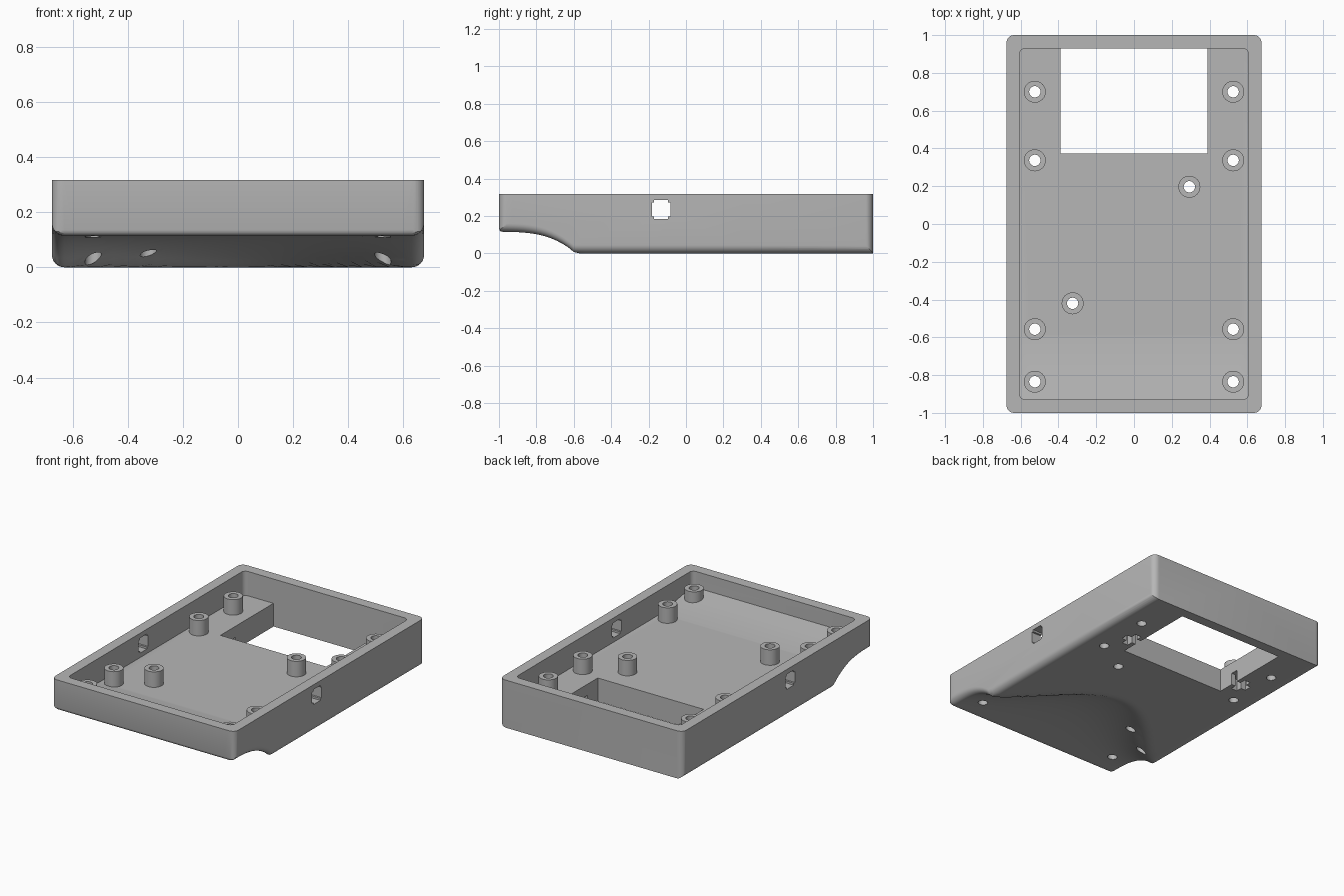
import bpy, bmesh, math

if "Cube" in bpy.data.objects:
    bpy.data.objects.remove(bpy.data.objects["Cube"])

W, L, H = 0.675, 1.0, 0.317       # half width, half length, height
FLOOR, LIP = 0.155, 0.21          # inner floor height at back and at front wall
POST_TOP = 0.258

grey = bpy.data.materials.new("matte grey")
grey.diffuse_color = (0.47, 0.47, 0.47, 1)
grey.use_nodes = True
grey.node_tree.nodes["Principled BSDF"].inputs["Base Color"].default_value = grey.diffuse_color


def make(name, bm):
    bmesh.ops.recalc_face_normals(bm, faces=bm.faces)
    me = bpy.data.meshes.new(name)
    bm.to_mesh(me)
    bm.free()
    ob = bpy.data.objects.new(name, me)
    bpy.context.collection.objects.link(ob)
    me.materials.append(grey)
    return ob


def prism(name, pts, low, high, axis="z"):
    """Extrude a 2D outline along z or along x."""
    bm = bmesh.new()
    to3 = (lambda p, h: (p[0], p[1], h)) if axis == "z" else (lambda p, h: (h, p[0], p[1]))
    a = [bm.verts.new(to3(p, low)) for p in pts]
    b = [bm.verts.new(to3(p, high)) for p in pts]
    bm.faces.new(a)
    bm.faces.new(b)
    for i in range(len(pts)):
        j = (i + 1) % len(pts)
        bm.faces.new((a[i], a[j], b[j], b[i]))
    return make(name, bm)


def rounded(w, l, r, n=6):
    pts = []
    for k, (sx, sy) in enumerate([(1, 1), (-1, 1), (-1, -1), (1, -1)]):
        for i in range(n + 1):
            t = math.pi / 2 * (k + i / n)
            pts.append((sx * (w - r) + r * math.cos(t), sy * (l - r) + r * math.sin(t)))
    return pts


def rect(x0, x1, y0, y1):
    return [(x0, y0), (x1, y0), (x1, y1), (x0, y1)]


def circle(x, y, r, n=32):
    return [(x + r * math.cos(2 * math.pi * i / n), y + r * math.sin(2 * math.pi * i / n))
            for i in range(n)]


def cut(ob, tool, op="DIFFERENCE"):
    m = ob.modifiers.new("cut", "BOOLEAN")
    m.operation, m.solver, m.object = op, "EXACT", tool
    bpy.context.view_layer.objects.active = ob
    bpy.ops.object.modifier_apply(modifier=m.name)
    bpy.data.objects.remove(tool)


def fillet(d, r):
    """Rise of a rounded edge at distance d from the side."""
    d = max(d, 0)
    return 0 if d >= r else r - math.sqrt(r * r - (r - d) ** 2)


def underside(x, y):
    """Bottom surface with the bell shaped scoop at the front."""
    edge = -0.6 + 0.5 * max(0, math.cos(math.pi * min(abs(x), W) / (2 * W))) ** 1.5
    t = min(1, max(0, (edge - y) / (edge + 1)))
    ease = min(1, t / 0.08)
    z = 0.115 * (1 - (1 - t) ** 3) * (0.5 + 0.5 * ease)
    return z + fillet(W - abs(x), 0.045) + fillet(y + L, 0.02)


# tray body: sculpted underside raised to a flat rim
xs = [-W - 0.01] + [-W + 0.045 * (1 - math.cos(i * math.pi / 12)) for i in range(7)]
xs += [-0.6 + 0.05 * i for i in range(25)] + [-x for x in reversed(xs)]
ys = [-1.01, -1, -0.997, -0.99, -0.98] + [-0.96 + 0.03 * i for i in range(31)] + [0.3, 1.01]
bm = bmesh.new()
low = [[bm.verts.new((x, y, underside(x, y))) for x in xs] for y in ys]
top = [[bm.verts.new((x, y, H)) for x in xs] for y in ys]
nx, ny = len(xs), len(ys)
for g in (low, top):
    for j in range(ny - 1):
        for i in range(nx - 1):
            bm.faces.new((g[j][i], g[j][i + 1], g[j + 1][i + 1], g[j + 1][i]))
for i in range(nx - 1):
    for j in (0, ny - 1):
        bm.faces.new((low[j][i], low[j][i + 1], top[j][i + 1], top[j][i]))
for j in range(ny - 1):
    for i in (0, nx - 1):
        bm.faces.new((low[j][i], low[j + 1][i], top[j + 1][i], top[j][i]))
tray = make("tray", bm)
cut(tray, prism("outline", rounded(W, L, 0.04), -0.1, H), "INTERSECT")

# cavity with a floor that ramps up toward the front
cavity = prism("cavity", rounded(0.605, 0.93, 0.03), FLOOR, 0.5)
bm = bmesh.new()
bm.from_mesh(cavity.data)
bmesh.ops.bisect_plane(bm, geom=bm.verts[:] + bm.edges[:] + bm.faces[:],
                       plane_co=(0, -0.6, 0), plane_no=(0, 1, 0))
for v in bm.verts:
    if v.co.z < 0.3 and v.co.y < -0.6:
        v.co.z = FLOOR + (LIP - FLOOR) * (-0.6 - v.co.y) / 0.33
bm.to_mesh(cavity.data)
bm.free()
cut(tray, cavity)

# display window and the latch pockets beside it
cut(tray, prism("window", rect(-0.39, 0.39, 0.372, 0.932), -0.1, 0.25))
for s in (-1, 1):
    for x0, x1, y0, y1 in ((0.37, 0.5, 0.48, 0.53), (0.42, 0.465, 0.44, 0.57)):
        a, b = sorted((s * x0, s * x1))
        cut(tray, prism("pocket", rect(a, b, y0, y1), -0.1, 0.08))

# cross shaped holes through both side walls
cy, cz = -0.133, 0.235
a, b = 0.05, 0.037
cross = [(a, -b), (a, b), (b, b), (b, a), (-b, a), (-b, b),
         (-a, b), (-a, -b), (-b, -b), (-b, -a), (b, -a), (b, -b)]
cut(tray, prism("side_hole", [(cy + p, cz + q) for p, q in cross], -0.8, 0.8, "x"))

# screw posts with holes running through the floor
spots = [(s * 0.525, y) for s in (-1, 1) for y in (0.7, 0.337, -0.557, -0.835)]
spots += [(0.293, 0.197), (-0.325, -0.42)]
for x, y in spots:
    cut(tray, prism("hole", circle(x, y, 0.03), -0.1, 0.4))
    post = prism("screw_post", circle(x, y, 0.058), FLOOR - 0.01, POST_TOP)
    cut(post, prism("bore", circle(x, y, 0.03), 0, 0.4))

# smooth shading with sharp edges kept
for ob in bpy.context.scene.objects:
    ob.select_set(True)
bpy.context.view_layer.objects.active = tray
bpy.ops.object.shade_smooth_by_angle(angle=math.radians(30))
